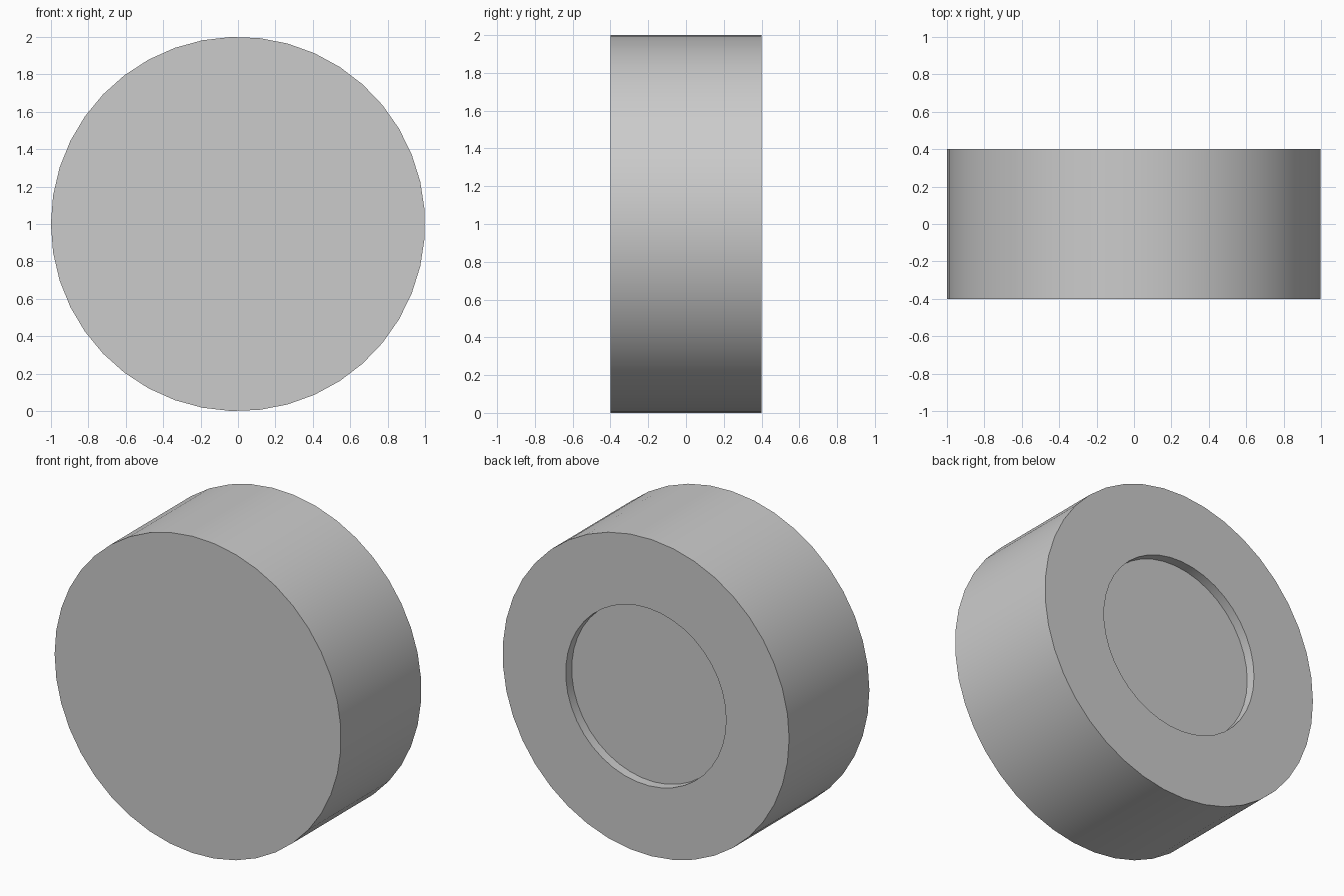
import bpy, bmesh
from math import cos, sin, pi

if "Cube" in bpy.data.objects:
    bpy.data.objects.remove(bpy.data.objects["Cube"])

SIDES = 41
# Profile (radius, y): front rim, back rim, recess lip, recess floor
PROFILE = [(1.0, -0.4), (1.0, 0.4), (0.56, 0.4), (0.56, 0.34)]

bm = bmesh.new()
rings = []
for r, y in PROFILE:
    rings.append([bm.verts.new((r * cos(pi + 2 * pi * i / SIDES), y,
                                1 + r * sin(pi + 2 * pi * i / SIDES)))
                  for i in range(SIDES)])

# Walls between the rings
for a, b in zip(rings, rings[1:]):
    for i in range(SIDES):
        j = (i + 1) % SIDES
        bm.faces.new((a[i], a[j], b[j], b[i]))

# Front disc and recess floor
bm.faces.new(rings[0])
bm.faces.new(rings[-1])
bmesh.ops.recalc_face_normals(bm, faces=bm.faces)

mesh = bpy.data.meshes.new("recessed_disc")
bm.to_mesh(mesh)
bm.free()
disc = bpy.data.objects.new("recessed_disc", mesh)
bpy.context.collection.objects.link(disc)

# Smooth round walls, sharp rims
bpy.context.view_layer.objects.active = disc
disc.select_set(True)
bpy.ops.object.shade_smooth_by_angle(angle=pi / 6)
